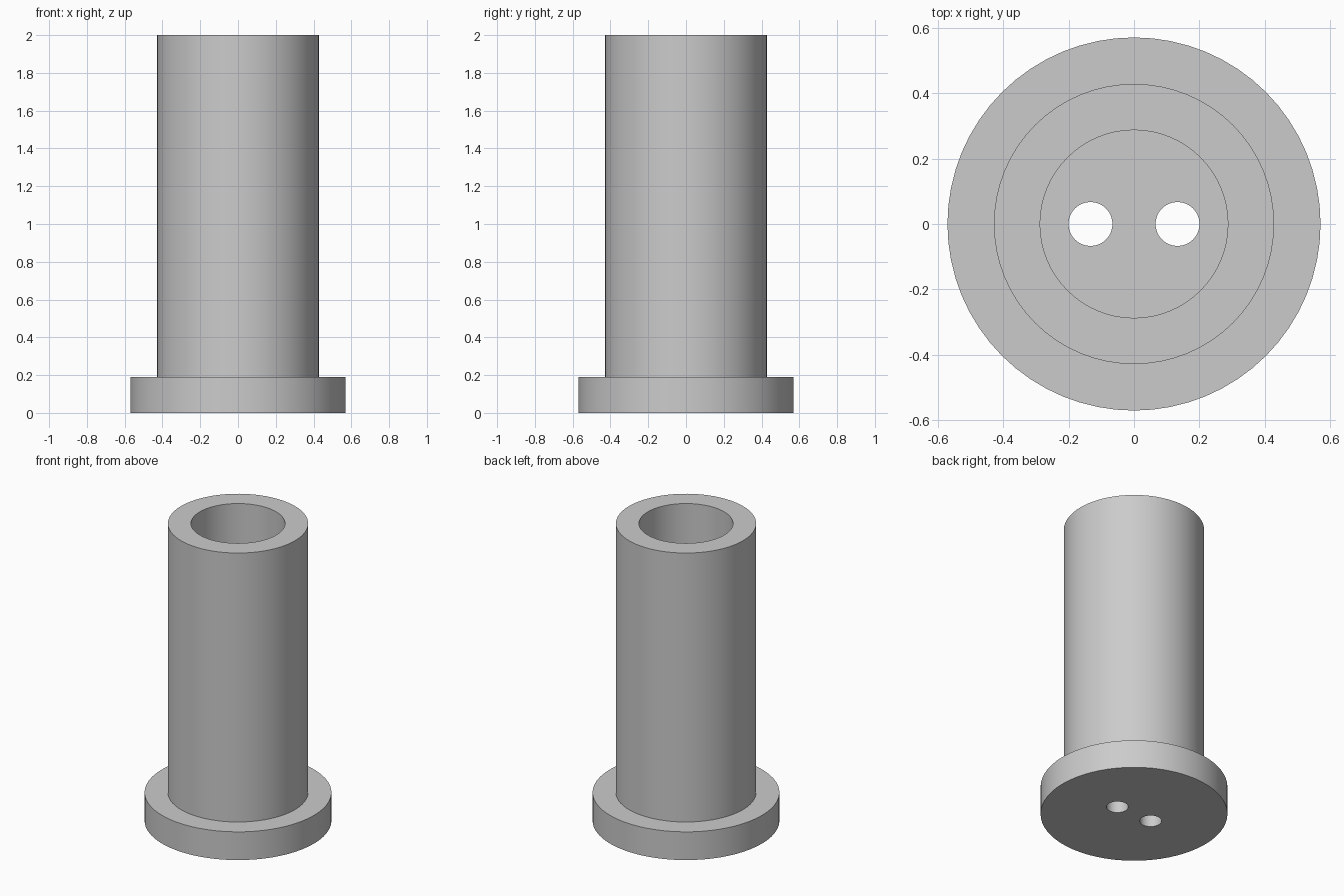
import bpy
import bmesh
from math import pi, radians

cube = bpy.data.objects.get("Cube")
if cube:
    bpy.data.objects.remove(cube, do_unlink=True)

SEGMENTS = 64
FLANGE_R, TUBE_R, BORE_R = 0.57, 0.428, 0.287
FLANGE_H, HEIGHT = 0.19, 2.0
HOLE_R, HOLE_X = 0.067, 0.133

# Single matt grey
grey = bpy.data.materials.new("grey")
grey.use_nodes = True
colour = (0.6, 0.6, 0.6, 1)
grey.diffuse_color = colour
grey.node_tree.nodes["Principled BSDF"].inputs["Base Color"].default_value = colour


def lathe(name, profile):
    """Revolve a closed (radius, height) profile around z."""
    bm = bmesh.new()
    verts = [bm.verts.new((r, 0, z)) for r, z in profile]
    edges = [bm.edges.new(pair) for pair in zip(verts, verts[1:])]
    bmesh.ops.spin(bm, geom=verts + edges, cent=(0, 0, 0), axis=(0, 0, 1),
                   angle=2 * pi, steps=SEGMENTS, use_duplicate=False)
    bmesh.ops.remove_doubles(bm, verts=bm.verts, dist=1e-4)
    # Merge the centre fans into flat caps
    hubs = [v for v in bm.verts if v.co.xy.length < 1e-4]
    bmesh.ops.dissolve_verts(bm, verts=hubs)
    bmesh.ops.recalc_face_normals(bm, faces=bm.faces)
    mesh = bpy.data.meshes.new(name)
    bm.to_mesh(mesh)
    bm.free()
    mesh.materials.append(grey)
    obj = bpy.data.objects.new(name, mesh)
    bpy.context.collection.objects.link(obj)
    return obj


# Flanged sleeve with a blind bore down to the flange
sleeve = lathe("flanged_sleeve", [
    (0, 0), (FLANGE_R, 0), (FLANGE_R, FLANGE_H), (TUBE_R, FLANGE_H),
    (TUBE_R, HEIGHT), (BORE_R, HEIGHT), (BORE_R, FLANGE_H), (0, FLANGE_H)])

# Two round holes through the floor
bpy.context.view_layer.objects.active = sleeve
for side in (-1, 1):
    cutter = lathe("hole_cutter", [
        (0, -0.1), (HOLE_R, -0.1), (HOLE_R, FLANGE_H + 0.1), (0, FLANGE_H + 0.1)])
    cutter.location.x = side * HOLE_X
    cutter.hide_render = True
    cut = sleeve.modifiers.new("floor_hole", "BOOLEAN")
    cut.operation = "DIFFERENCE"
    cut.solver = "EXACT"
    cut.object = cutter
    bpy.context.view_layer.update()
    bpy.ops.object.modifier_apply(modifier=cut.name)
    bpy.data.objects.remove(cutter, do_unlink=True)

# Smooth walls, crisp rims
bpy.ops.object.select_all(action="DESELECT")
sleeve.select_set(True)
bpy.ops.object.shade_smooth_by_angle(angle=radians(30))
